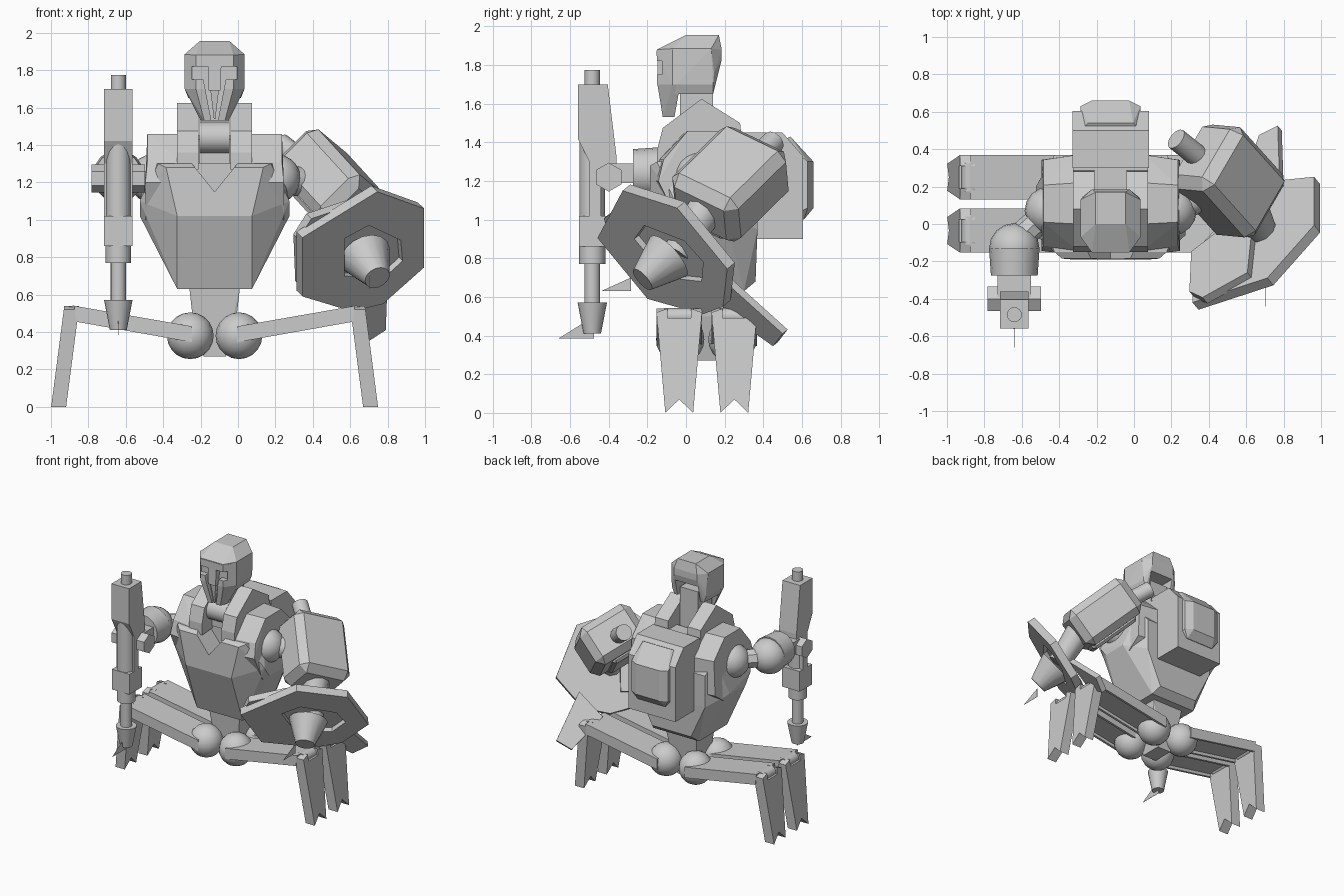
import bpy, bmesh
from mathutils import Vector as V

if "Cube" in bpy.data.objects:
    bpy.data.objects.remove(bpy.data.objects["Cube"])

CX = -0.125  # centre line of the body


def finish(name, bm, smooth=False):
    bmesh.ops.recalc_face_normals(bm, faces=bm.faces)
    me = bpy.data.meshes.new(name)
    bm.to_mesh(me)
    bm.free()
    ob = bpy.data.objects.new(name, me)
    bpy.context.collection.objects.link(ob)
    if smooth:
        bpy.ops.object.select_all(action='DESELECT')
        ob.select_set(True)
        bpy.context.view_layer.objects.active = ob
        bpy.ops.object.shade_smooth_by_angle(angle=0.7)
    return ob


def hull(name, *groups):
    """Object made of one convex solid per point group."""
    bm = bmesh.new()
    for pts in groups:
        vs = [bm.verts.new(p) for p in pts]
        r = bmesh.ops.convex_hull(bm, input=vs)
        bad = {v for v in r['geom_interior'] + r['geom_unused'] if isinstance(v, bmesh.types.BMVert)}
        bmesh.ops.delete(bm, geom=list(bad), context='VERTS')
    bmesh.ops.dissolve_limit(bm, angle_limit=0.02, verts=bm.verts, edges=bm.edges)
    return finish(name, bm)


def sym(half):
    """Mirror (half width, y, z) points about the body centre line."""
    return [(CX + s * x, y, z) for x, y, z in half for s in (-1, 1)]


def box(x0, x1, y0, y1, z0, z1):
    return [(x, y, z) for x in (x0, x1) for y in (y0, y1) for z in (z0, z1)]


def slab(name, ring, shift):
    """Polygon in space thickened along a vector."""
    bm = bmesh.new()
    f = bm.faces.new([bm.verts.new(p) for p in ring])
    r = bmesh.ops.extrude_face_region(bm, geom=[f], use_keep_orig=True)
    bmesh.ops.translate(bm, vec=shift, verts=[v for v in r['geom'] if isinstance(v, bmesh.types.BMVert)])
    return finish(name, bm)


def rod(name, a, b, r1, r2=None, n=16):
    a, b = V(a), V(b)
    bm = bmesh.new()
    bmesh.ops.create_cone(bm, cap_ends=True, segments=n, radius1=r1,
                          radius2=r1 if r2 is None else r2, depth=(b - a).length)
    ob = finish(name, bm, n > 8)
    ob.location = (a + b) / 2
    ob.rotation_mode = 'QUATERNION'
    ob.rotation_quaternion = (b - a).to_track_quat('Z', 'Y')
    return ob


def ball(name, c, r):
    bm = bmesh.new()
    bmesh.ops.create_uvsphere(bm, u_segments=16, v_segments=10, radius=r)
    bmesh.ops.translate(bm, vec=c, verts=bm.verts)
    return finish(name, bm, True)


def cut(ob, cutter):
    cutter.hide_render = True
    cutter.hide_viewport = True
    m = ob.modifiers.new('cut', 'BOOLEAN')
    m.operation, m.object, m.solver = 'DIFFERENCE', cutter, 'EXACT'


# helmet: skull and tapering face mask with a Y-shaped visor opening, open at the nape
skull = hull('helmet_skull', sym([(.08, .0, 1.955), (.08, .17, 1.955), (.16, -.07, 1.885), (.16, .13, 1.885),
                                  (.1, -.15, 1.88), (.1, .185, 1.88), (.1, .185, 1.83), (.15, .145, 1.76),
                                  (.16, -.05, 1.7), (.15, .14, 1.7), (.1, -.15, 1.7), (.14, -.05, 1.65), (.13, .14, 1.65)]))
face = hull('face_mask', sym([(.1, -.152, 1.875), (.16, -.07, 1.88), (.16, -.03, 1.7), (.16, -.07, 1.7),
                              (.1, -.148, 1.7), (.075, -.06, 1.53), (.055, -.12, 1.53), (.15, -.03, 1.88)]))
visor = [(-.12, 1.82), (.12, 1.82), (.12, 1.75), (.06, 1.75), (.012, 1.5), (-.012, 1.5), (-.06, 1.75), (-.12, 1.75)]
visor_cut = slab('visor_cutter', [(CX + x, -.2, z) for x, z in visor], (0, .095, 0))
cut(face, visor_cut)
cut(skull, visor_cut)
cut(skull, slab('nape_cutter', [(CX + x, .03, z) for x, z in ((-.1, 1.6), (-.1, 1.78), (.1, 1.78), (.1, 1.6))], (0, .3, 0)))
hull('nose_guard', sym([(.036, -.148, 1.83), (.032, -.148, 1.69), (.036, -.1, 1.83), (.032, -.1, 1.69)]),
     sym([(.022, -.135, 1.69), (.004, -.118, 1.54), (.022, -.1, 1.69), (.004, -.09, 1.54)]))

# neck and raised collar
hull('neck', box(CX - .08, CX + .08, -.03, .14, 1.3, 1.72))
rod('throat', (CX - .08, -.02, 1.44), (CX + .08, -.02, 1.44), .085)
prof = [(-.15, 1.36), (-.12, 1.475), (.08, 1.625), (.28, 1.5), (.3, 1.3), (-.15, 1.27)]
for s in (-1, 1):
    slab('collar_side', [(CX + s * .085, y, z) for y, z in prof], (s * .115, 0, 0))
hull('collar_back', box(CX - .2, CX + .2, .17, .3, 1.2, 1.43))

# tapering torso with a V notch in the chest
torso = hull('torso', sym([(.3, -.15, 1.3), (.35, .0, 1.3), (.34, .3, 1.3), (.26, -.185, 1.28), (.2, -.19, 1.02),
                           (.4, -.06, 1.1), (.4, .0, 1.02), (.4, .2, 1.02), (.3, .37, 1.2), (.3, .37, .95),
                           (.2, -.05, .63), (.2, .3, .63), (.17, .36, .68)]))
cut(torso, slab('chest_notch_cutter', [(CX - .17, -.3, 1.36), (CX + .17, -.3, 1.36), (CX, -.3, 1.15)], (0, .28, 0)))

# shoulder yokes and shoulder balls
yoke = [(-.17, 1.2), (-.14, 1.31), (0, 1.46), (.22, 1.46), (.37, 1.32), (.37, 1.05), (.25, .97), (-.06, 1.0)]
for s in (-1, 1):
    hull('shoulder_yoke', [(CX + s * (.36 if z > 1.3 else .37), .1 + (y - .1) * .9, z) for y, z in yoke]
         + [(CX + s * .18, y, z) for y, z in yoke])
    ball('shoulder_ball', (CX + s * .33, .07, 1.22), .13)

# backpack with chamfered pouch
hull('backpack', sym([(.205, .3, 1.45), (.205, .5, 1.45), (.205, .605, 1.33), (.205, .605, .9), (.205, .33, .9)]))
hull('backpack_pouch', sym([(.1, .66, 1.3), (.1, .66, 1.06), (.16, .63, 1.3), (.16, .63, 1.06), (.12, .54, 1.43),
                            (.16, .5, 1.41), (.16, .5, 1.0), (.12, .61, 1.0)]))

# waist and pelvis
hull('waist', sym([(.14, .0, .68), (.14, .25, .68), (.12, .02, .5), (.12, .22, .5), (.06, .03, .27), (.06, .2, .27)]))

# four legs: hip ball, channel-shaped thigh, knee pin, forked shin
for s in (-1, 1):
    X = lambda r: CX + s * r
    for yc, yh in ((-.035, -.03), (.25, .24)):
        ball('hip_ball', (X(.13), yh, .38), .125)

        def beam(y0, y1, d0, d1):
            return [(X(x), y, z) for y in (y0, y1)
                    for x, z in ((.12, .43), (.75, .54), (.74, .54 - d1), (.12, .43 - d0))]
        hull('thigh', beam(yc - .11, yc + .11, .06, .06), beam(yc - .118, yc - .1, .085, .085),
             beam(yc + .1, yc + .118, .085, .085))
        rod('knee_pin', (X(.755), yc - .075, .5), (X(.755), yc + .075, .5), .042, n=12)
        fork = [(-.118, .52), (-.06, .54), (-.06, .49), (.06, .49), (.06, .54), (.118, .52),
                (.072, 0), (0, .07), (-.072, 0)]
        slab('shin', [(X(.725 + (.53 - z) * .13), yc + y, z) for y, z in fork], (s * .08, 0, 0))

# arm holding the rifle
G, GY = -.64, -.48
rod('rifle_upper_arm', (CX - .33, .07, 1.22), (G, -.1, 1.23), .07, .075, 8)
ball('rifle_elbow', (G, -.13, 1.23), .135)
rod('rifle_forearm', (G, -.13, 1.24), (G, -.275, 1.24), .135, .125)
hull('rifle_wrist', box(G - .09, G + .09, -.4, -.26, 1.19, 1.29))
rod('rifle_hand', (G - .142, -.4, 1.22), (G + .142, -.4, 1.22), .075, n=6)

# rifle pointing down with muzzle spike
body = [(-.56, 1.7), (-.405, 1.7), (-.36, 1.33), (-.36, 1.28), (-.44, 1.24), (-.44, 1.02), (-.5, 1.02), (-.5, 1.3), (-.56, 1.42)]
slab('rifle_body', [(G - .077, y, z) for y, z in body], (.154, 0, 0))
for name, z0, z1, r0, r1 in (('rifle_top_nub', 1.69, 1.775, .04, .04), ('rifle_shroud', 1.0, 1.41, .067, .067),
                             ('rifle_neck', .77, .87, .068, .068), ('rifle_barrel', .55, .78, .041, .041),
                             ('rifle_muzzle', .41, .57, .045, .076)):
    rod(name, (G, GY - .005, z0), (G, GY - .005, z1), r0, r1)
hull('rifle_block', box(G - .077, G + .077, -.555, -.4, .86, 1.02))
slab('rifle_spike', [(G - .001, -.66, .385), (G - .001, -.475, .385), (G - .001, -.475, .5)], (.002, 0, 0))

# large chamfered arm carrying the shield, laid out on tilted axes
A = V((.54, -.6, -.59)).normalized()
E2 = V((.7, -.07, .7)).normalized()
E1 = E2.cross(A).normalized()
E2 = A.cross(E1)
C = V((.505, .23, 1.185))


def arm_block(name, c, la, l1, l2, ch):
    return hull(name, [c + A * i * (la - a) + E1 * j * (l1 - b) + E2 * k * (l2 - d)
                       for a, b, d in ((0, ch, ch), (ch, 0, ch), (ch, ch * .9, 0))
                       for i in (-1, 1) for j in (-1, 1) for k in (-1, 1)])


arm_block('shield_upper_arm', C, .26, .215, .16, .055)
arm_block('shield_arm_frame', C - E2 * .13 + A * .02, .2, .1, .06, .02)
rod('shield_arm_joint', (CX + .33, .07, 1.22), C, .08)
rod('shield_arm_stub', C, (.225, .455, 1.405), .06, n=12)
rod('shield_forearm', C + A * .2, (.69, -.05, .82), .1, .08, 10)

# shield: tilted plate with a hexagonal opening around the boss
N = V((.54, -.65, -.535)).normalized()


def on_plane(pts):
    return [V((x, (.54 * x - .535 * z) / .65, z)) for x, z in pts]


rim = [(.345, .905), (.745, 1.15), (.995, 1.06), (.995, .745), (.775, .55), (.61, .51), (.345, .59)]
shield = slab('shield', on_plane(rim), -N * .06)
hole = [(.57, .9), (.7, .97), (.87, .89), (.88, .78), (.77, .68), (.57, .7)]
cut(shield, slab('shield_opening_cutter', [p + N * .05 for p in on_plane(hole)], -N * .085))
back = [(.35, .87), (.42, .98), (.66, 1.06), (.68, .85), (.6, .64), (.36, .62)]
slab('shield_back_panel', [p - N * .05 for p in on_plane(back)], -N * .05)
slab('shield_tail', [(.6, .19, .53), (.8, .2, .68), (.79, .5, .41), (.69, .45, .345)], -N * .04)
rod('shield_boss', (.68, -.09, .81), (.745, -.225, .69), .14, .07)
slab('boss_spike', [(.7, -.44, .63), (.7, -.285, .63), (.7, -.285, .7)], (.002, 0, 0))
